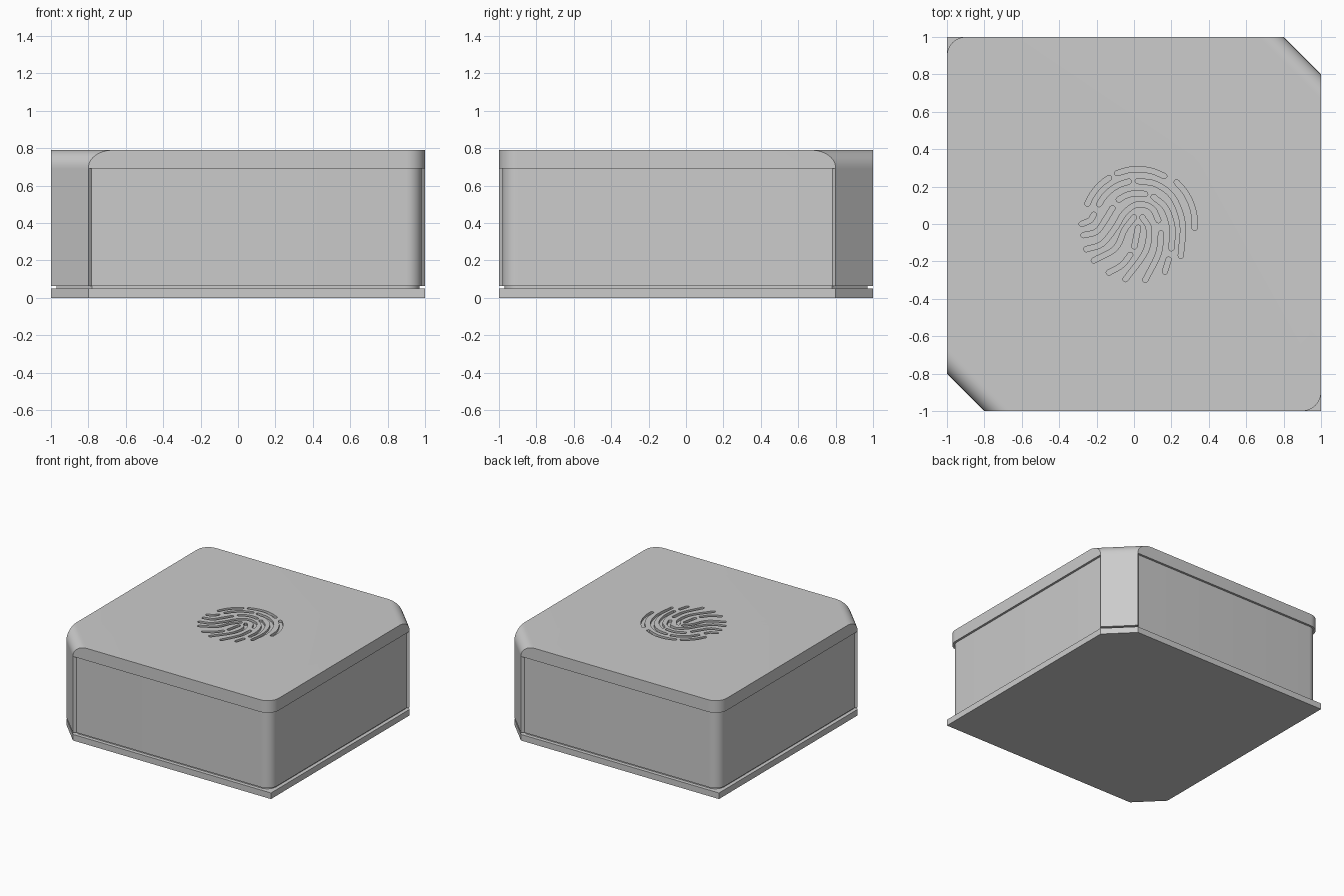
import bpy, bmesh
from math import sin, cos, pi, radians, atan2
from mathutils import Vector

if "Cube" in bpy.data.objects:
    bpy.data.objects.remove(bpy.data.objects["Cube"])

TOP = 0.79


def prism(bm, outline, z0, z1):
    """Extrude a counter-clockwise outline between two heights."""
    lo = [bm.verts.new((x, y, z0)) for x, y in outline]
    hi = [bm.verts.new((x, y, z1)) for x, y in outline]
    n = len(outline)
    bm.faces.new(lo[::-1])
    bm.faces.new(hi)
    for i in range(n):
        j = (i + 1) % n
        bm.faces.new((lo[i], lo[j], hi[j], hi[i]))


def finish(name, bm):
    me = bpy.data.meshes.new(name)
    bmesh.ops.recalc_face_normals(bm, faces=bm.faces)
    bm.to_mesh(me)
    bm.free()
    ob = bpy.data.objects.new(name, me)
    bpy.context.collection.objects.link(ob)
    return ob


def smooth(ob):
    bpy.ops.object.select_all(action='DESELECT')
    ob.select_set(True)
    bpy.context.view_layer.objects.active = ob
    bpy.ops.object.shade_smooth_by_angle(angle=radians(30))


def outline(s=1.0, cut=0.2, r=0.0, post=0.0):
    """Square with two opposite cut corners; the other two are rounded by r.
    With post > 0 the walls step back from the full-size cut corners."""
    w = s - post
    half = [(-s + cut, -s)]
    if post:
        half.append((-s + cut + post, -w))
    if r:
        r -= post
        half += [(w - r + r * cos(a), -w + r + r * sin(a))
                 for a in (-pi / 2 + pi / 2 * i / 8 for i in range(9))]
    else:
        half.append((w, -w))
    if post:
        half.append((w, s - cut - post))
    half.append((s, s - cut))
    return half + [(-x, -y) for x, y in half]


# base plate, recessed shadow gap and wall
for name, prof, z0, z1 in (
        ("base_plate", outline(), 0.0, 0.05),
        ("shadow_gap", outline(s=0.97, cut=0.19, r=0.08), 0.05, 0.063),
        ("wall", outline(r=0.1, post=0.018), 0.063, 0.69)):
    bm = bmesh.new()
    prism(bm, prof, z0, z1)
    smooth(finish(name, bm))

# lid with its top edge rounded over at the two cut corners
bm = bmesh.new()
prism(bm, outline(r=0.1), 0.69, TOP)
edges = [e for e in bm.edges
         if all(v.co.z > TOP - 0.01 for v in e.verts)
         and abs(e.calc_length() - 0.2 * 2 ** 0.5) < 0.01]
bmesh.ops.bevel(bm, geom=edges, offset=0.094, segments=8, profile=0.5,
                affect='EDGES')
lid = finish("lid", bm)


# fingerprint grooves
def arc(r, a0, a1):
    return [(0.02 + r * cos(radians(a0 + (a1 - a0) * t / 4)),
             r * sin(radians(a0 + (a1 - a0) * t / 4))) for t in range(5)]


def spline(pts):
    """Smooth curve through the points."""
    p = [Vector(q) for q in pts]
    p = [2 * p[0] - p[1]] + p + [2 * p[-1] - p[-2]]
    out = []
    for a, b, c, d in zip(p, p[1:], p[2:], p[3:]):
        for k in range(6):
            t = k / 6
            out.append(0.5 * (2 * b + (c - a) * t + (2 * a - 5 * b + 4 * c - d) * t * t
                              + (3 * b - a - 3 * c + d) * t ** 3))
    return out + [p[-2]]


def ribbon(path, h=0.014):
    """Round-ended outline around a path."""
    def side(pts):
        res = []
        for i in range(len(pts)):
            d = pts[min(i + 1, len(pts) - 1)] - pts[max(i - 1, 0)]
            a = atan2(d.y, d.x)
            res.append(pts[i] + h * Vector((sin(a), -cos(a))))
        res += [pts[-1] + h * Vector((cos(a + f), sin(a + f)))
                for f in (-pi / 3, -pi / 6, 0, pi / 6, pi / 3)]
        return res
    return side(path) + side(path[::-1])


strokes = [
    arc(0.29, 158, 122), arc(0.293, 112, 61), arc(0.305, 47, -4),
    arc(0.232, 153, 102),
    [(0.02, 0.23), (0.12, 0.212), (0.21, 0.14), (0.26, 0.0), (0.25, -0.17)],
    arc(0.165, 128, 76),
    [(0.105, 0.145), (0.17, 0.085), (0.205, -0.02), (0.2, -0.13)],
    [(0.185, -0.19), (0.165, -0.255)],
    [(0.13, 0.02), (0.095, 0.085), (0.02, 0.105), (-0.05, 0.06), (-0.1, -0.02),
     (-0.17, -0.105), (-0.255, -0.135)],
    [(0.145, -0.05), (0.13, -0.16), (0.06, -0.3)],
    [(0.0, 0.035), (-0.05, -0.03), (-0.1, -0.13), (-0.215, -0.195)],
    [(0.045, 0.035), (0.08, -0.03), (0.06, -0.15), (-0.045, -0.295)],
    [(0.022, -0.02), (0.002, -0.12)],
    [(-0.02, -0.165), (-0.065, -0.22), (-0.135, -0.26)],
    [(-0.27, -0.06), (-0.2, -0.04), (-0.155, 0.02), (-0.115, 0.085)],
    [(-0.28, 0.0), (-0.235, 0.02), (-0.215, 0.05)],
]
bm = bmesh.new()
for s in strokes:
    prism(bm, ribbon(spline(s)), TOP - 0.02, TOP + 0.02)
cutter = finish("groove_cutter", bm)
cutter.hide_render = True

bpy.ops.object.select_all(action='DESELECT')
bpy.context.view_layer.objects.active = lid
lid.select_set(True)
mod = lid.modifiers.new("grooves", 'BOOLEAN')
mod.operation = 'DIFFERENCE'
mod.solver = 'EXACT'
mod.object = cutter
bpy.ops.object.modifier_apply(modifier=mod.name)
bpy.data.objects.remove(cutter)
smooth(lid)
